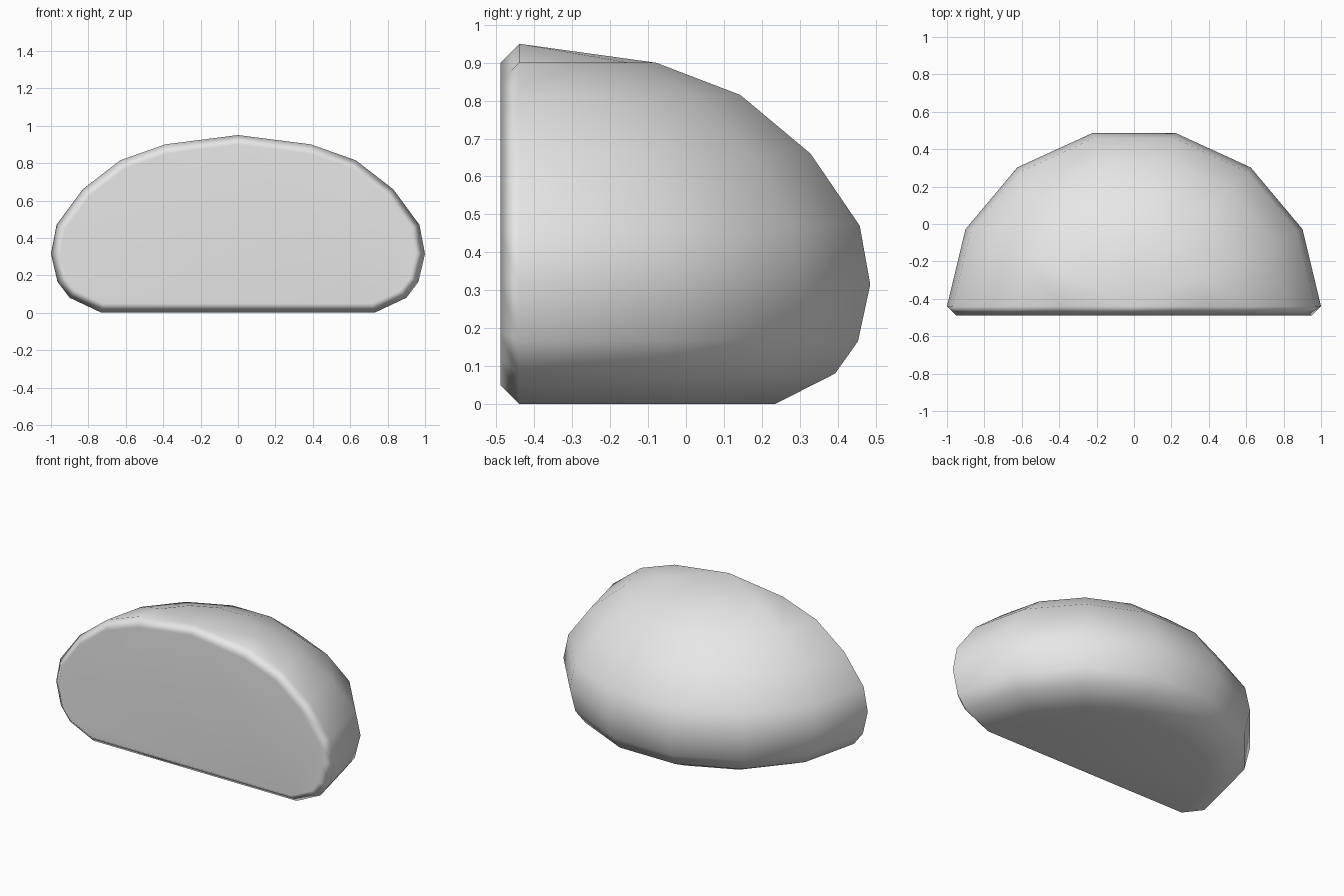
import bpy, bmesh
from math import cos, sin, pi

cube = bpy.data.objects.get("Cube")
if cube:
    bpy.data.objects.remove(cube, do_unlink=True)

# Plain grey material
grey = bpy.data.materials.new("light_grey")
grey.use_nodes = True
color = (0.8, 0.8, 0.8, 1)
grey.diffuse_color = color
grey.node_tree.nodes["Principled BSDF"].inputs["Base Color"].default_value = color

SEGMENTS = 7        # around the half circle
RIM_Y = -0.44       # where the dome meets the front chamfer
CHAMFER = 0.05
DEPTH = 0.95        # depth of each half ring relative to its half width

# Height and half width of each level of the half dome
profile = [(0.0, 0.73), (0.08, 0.90), (0.165, 0.965), (0.315, 1.0),
           (0.47, 0.97), (0.66, 0.83), (0.815, 0.63), (0.90, 0.39)]

bm = bmesh.new()
rings = []
for z, r in profile:
    angles = [pi * k / SEGMENTS for k in range(SEGMENTS + 1)]
    rings.append([bm.verts.new((r * cos(a), RIM_Y + DEPTH * r * sin(a), z))
                  for a in angles])
apex = bm.verts.new((0, RIM_Y, 0.95))

# Curved shell, crown and flat base
for low, high in zip(rings, rings[1:]):
    for k in range(SEGMENTS):
        bm.faces.new((low[k], low[k + 1], high[k + 1], high[k]))
for k in range(SEGMENTS):
    bm.faces.new((rings[-1][k], rings[-1][k + 1], apex))
bm.faces.new(rings[0][::-1])

# Flat front with a chamfered rim
front = bm.faces.new([r[-1] for r in rings] + [apex] + [r[0] for r in reversed(rings)])
bmesh.ops.recalc_face_normals(bm, faces=bm.faces[:])
bmesh.ops.inset_region(bm, faces=[front], thickness=CHAMFER, depth=CHAMFER,
                       use_even_offset=True)
for f in bm.faces:
    f.smooth = True

mesh = bpy.data.meshes.new("half_dome")
bm.to_mesh(mesh)
bm.free()
mesh.materials.append(grey)
dome = bpy.data.objects.new("half_dome", mesh)
bpy.context.collection.objects.link(dome)

# Keep the large flat faces evenly shaded
weighted = dome.modifiers.new("weighted_normals", 'WEIGHTED_NORMAL')
weighted.keep_sharp = True
